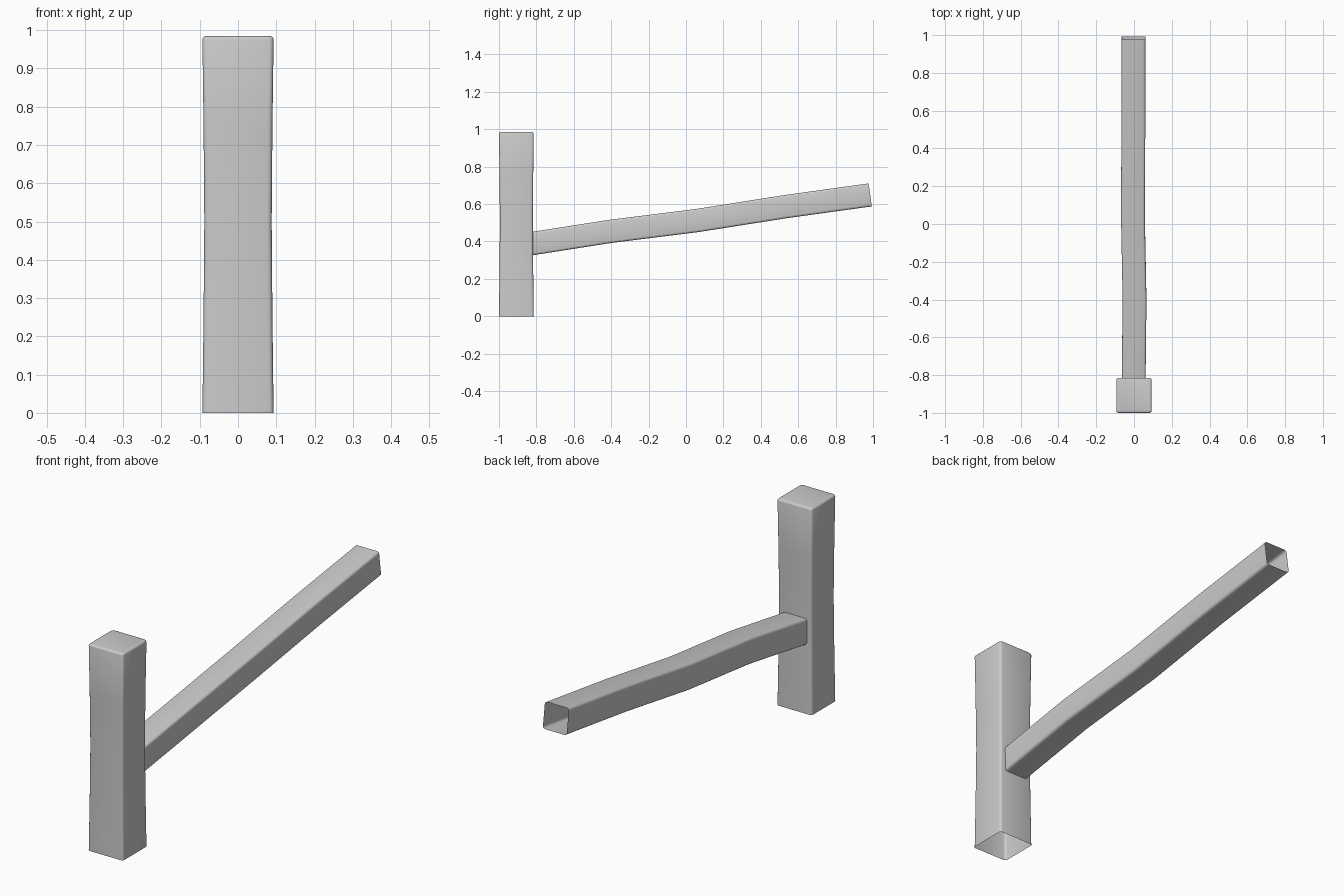
import bpy, bmesh, math
from mathutils import Vector

cube = bpy.data.objects.get("Cube")
if cube:
    bpy.data.objects.remove(cube, do_unlink=True)

grey = bpy.data.materials.new("plain grey")
grey.use_nodes = True
colour = (0.6, 0.6, 0.6, 1)
grey.diffuse_color = colour
grey.node_tree.nodes["Principled BSDF"].inputs["Base Color"].default_value = colour


def rounded_square(w, h, r, steps=3):
    """Rounded rectangle outline from half width, half height and corner radius."""
    pts = []
    for k, (sx, sy) in enumerate([(1, 1), (-1, 1), (-1, -1), (1, -1)]):
        for i in range(steps + 1):
            a = math.pi / 2 * (k + i / steps)
            pts.append((sx * (w - r) + r * math.cos(a), sy * (h - r) + r * math.sin(a)))
    return pts


def loft(name, rings, cap=False):
    """Skin a row of outlines into an open tube, optionally closing the last one."""
    bm = bmesh.new()
    loops = [[bm.verts.new(p) for p in ring] for ring in rings]
    for a, b in zip(loops, loops[1:]):
        for i in range(len(a)):
            j = (i + 1) % len(a)
            bm.faces.new((a[i], a[j], b[j], b[i]))
    if cap:
        bm.faces.new(loops[-1])
    mesh = bpy.data.meshes.new(name)
    bm.to_mesh(mesh)
    bm.free()
    mesh.materials.append(grey)
    obj = bpy.data.objects.new(name, mesh)
    bpy.context.collection.objects.link(obj)
    bpy.ops.object.select_all(action="DESELECT")
    obj.select_set(True)
    bpy.context.view_layer.objects.active = obj
    bpy.ops.object.shade_smooth_by_angle(angle=math.radians(40))
    return obj


# Upright post: slightly waisted, open below, softened rim on top
HEIGHT, RIM = 0.985, 0.01
profile = [(0, 0.093), (0.25, 0.09), (0.5, 0.088), (0.75, 0.09), (HEIGHT - RIM, 0.093)]
for i in (1, 2, 3):
    a = math.pi / 6 * i
    profile.append((HEIGHT - RIM + RIM * math.sin(a), 0.093 - RIM * (1 - math.cos(a))))
post_rings = [[(x, y - 0.907, z) for x, y in rounded_square(s, s, 0.012)]
              for z, s in profile]
loft("post", post_rings, cap=True)

# Long sloping beam: gently crooked hollow tube, open at the far end
path = [Vector(p) for p in [(-0.002, -0.84, 0.386), (0.003, -0.405, 0.454),
                            (-0.006, 0.06, 0.512), (-0.003, 0.53, 0.586),
                            (-0.003, 0.985, 0.649)]]
beam_rings = []
for i, p in enumerate(path):
    along = (path[min(i + 1, len(path) - 1)] - path[max(i - 1, 0)]).normalized()
    side = Vector((-1, 0, 0))
    up = along.cross(side).normalized()
    beam_rings.append([p + side * u + up * v
                       for u, v in rounded_square(0.063, 0.062, 0.012)])
beam = loft("beam", beam_rings)

# Keep the surfaces facing outwards
bm = bmesh.new()
bm.from_mesh(beam.data)
if sum(f.normal.dot(f.calc_center_median() - path[2]) for f in bm.faces) < 0:
    bmesh.ops.reverse_faces(bm, faces=bm.faces)
bm.to_mesh(beam.data)
bm.free()
